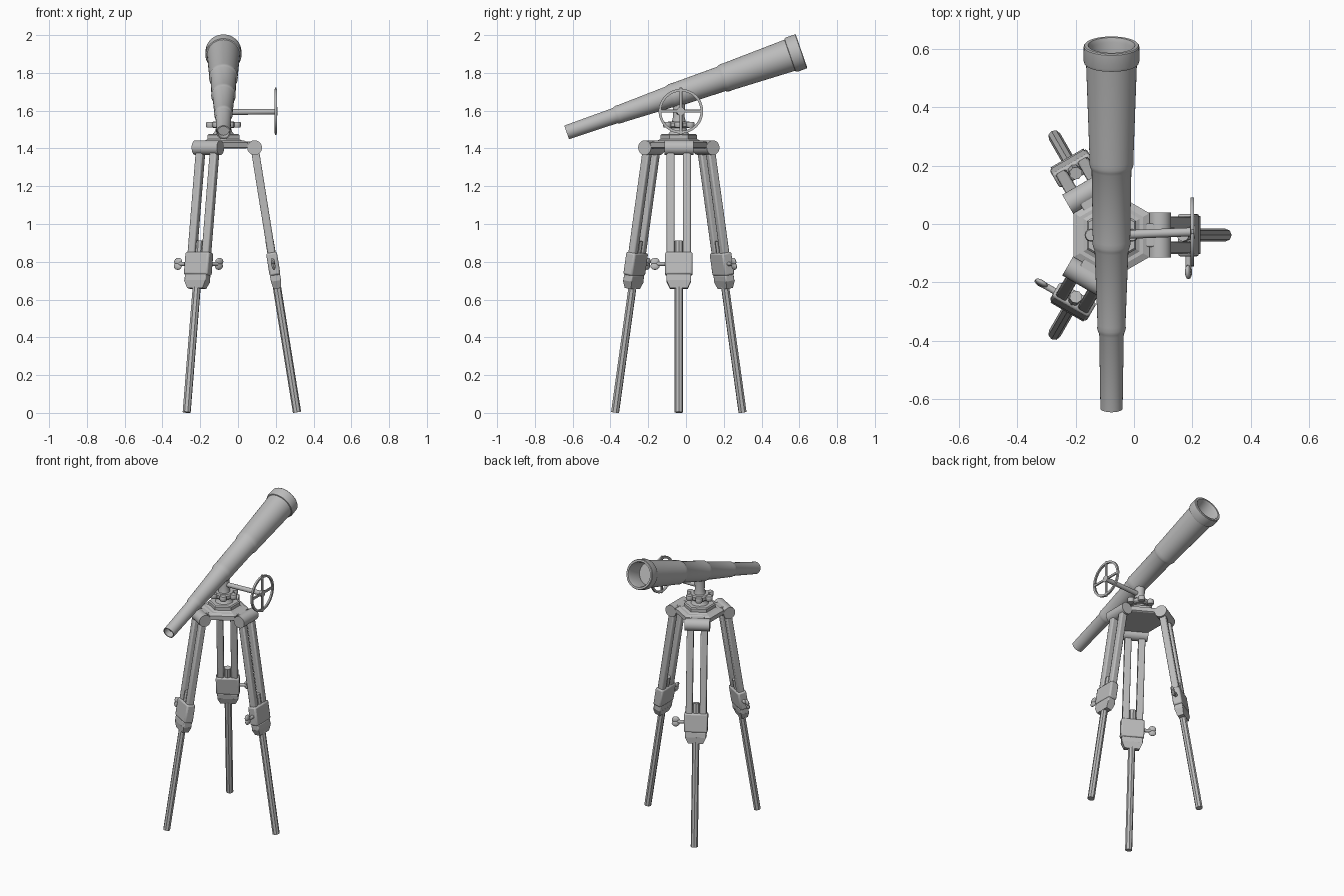
import bpy, bmesh, math
from mathutils import Matrix, Vector

cube = bpy.data.objects.get("Cube")
if cube:
    bpy.data.objects.remove(cube, do_unlink=True)

GREY = (0.5, 0.5, 0.5, 1)
metal = bpy.data.materials.new("plain grey")
metal.use_nodes = True
metal.diffuse_color = GREY
metal.node_tree.nodes["Principled BSDF"].inputs["Base Color"].default_value = GREY

CENTER = Vector((-0.077, -0.038, 0))
HUB = Matrix.Translation(CENTER)


def finish(name, bm, matrix, bevel=0, smooth=True):
    bmesh.ops.recalc_face_normals(bm, faces=bm.faces)
    mesh = bpy.data.meshes.new(name)
    bm.to_mesh(mesh)
    bm.free()
    mesh.materials.append(metal)
    ob = bpy.data.objects.new(name, mesh)
    bpy.context.collection.objects.link(ob)
    ob.matrix_world = matrix
    if bevel:
        mod = ob.modifiers.new("Bevel", "BEVEL")
        mod.width, mod.segments = bevel, 2
    if smooth:
        bpy.ops.object.select_all(action="DESELECT")
        ob.select_set(True)
        bpy.context.view_layer.objects.active = ob
        bpy.ops.object.shade_smooth_by_angle(angle=math.radians(35))
    return ob


def lathe(name, profile, matrix, sides=40, smooth=True, turn=0):
    """Revolve (radius, height) points about local z."""
    bm = bmesh.new()
    rings = []
    for r, z in profile:
        rings.append([bm.verts.new((r * math.cos(a), r * math.sin(a), z))
                      for a in (turn + math.tau * i / sides for i in range(sides))])
    for low, high in zip(rings, rings[1:]):
        for i in range(sides):
            j = (i + 1) % sides
            bm.faces.new((low[i], low[j], high[j], high[i]))
    bm.faces.new(rings[0])
    bm.faces.new(rings[-1])
    return finish(name, bm, matrix, smooth=smooth)


def block(name, size, at, matrix, bevel=0, taper=1):
    """Box with its lower end scaled by taper."""
    bm = bmesh.new()
    bmesh.ops.create_cube(bm, size=1)
    for v in bm.verts:
        k = taper if v.co.z < 0 else 1
        v.co = Vector((v.co.x * size[0] * k, v.co.y * size[1] * k, v.co.z * size[2])) + Vector(at)
    return finish(name, bm, matrix, bevel)


def rod(name, start, end, radius, matrix, sides=24):
    start, end = Vector(start), Vector(end)
    axis = end - start
    turn = axis.to_track_quat("Z", "Y").to_matrix().to_4x4()
    return lathe(name, [(radius, 0), (radius, axis.length)],
                 matrix @ Matrix.Translation(start) @ turn, sides)


# Telescope: nested tubes with rounded shoulders and recessed ends
tube = [(0.03, 0.04), (0.032, 0), (0.038, 0), (0.042, 0.27)]
for t, r, t_end, r_end in ((0.28, 0.049, 0.575, 0.058),
                           (0.585, 0.065, 0.865, 0.068),
                           (0.875, 0.076, 1.25, 0.087)):
    tube += [(r - 0.003, t), (r, t + 0.012), (r - 0.001, t + 0.028), (r_end, t_end)]
tube += [(0.093, 1.252), (0.096, 1.262), (0.095, 1.312), (0.092, 1.316),
         (0.08, 1.316), (0.074, 1.30), (0.072, 1.2)]
tilt = math.radians(19.07)
lathe("telescope_tube", tube, Matrix.Translation((CENTER.x, -0.632, 1.485))
      @ Matrix.Rotation(tilt - math.pi / 2, 4, "X"), 48)

# Head: six-sided plates, neck and lobed locking knob
flat = math.radians(30)
lathe("base_plate", [(0.14, 1.4), (0.15, 1.405), (0.15, 1.432), (0.125, 1.442)], HUB, 6, False, flat)
lathe("upper_plate", [(0.115, 1.44), (0.097, 1.45), (0.097, 1.47), (0.09, 1.477)], HUB, 6, False, flat)
lathe("neck", [(0.06, 1.47), (0.045, 1.49), (0.04, 1.51), (0.035, 1.55),
               (0.03, 1.57), (0.034, 1.66)], HUB)
lathe("locking_knob", [(0.055, 1.508), (0.062, 1.515), (0.062, 1.535), (0.055, 1.543)], HUB)
for i in range(6):
    a = math.tau * i / 6
    lathe("knob_lobe", [(0.019, 1.51), (0.022, 1.516), (0.022, 1.536), (0.019, 1.541)],
          HUB @ Matrix.Translation((0.07 * math.cos(a), 0.07 * math.sin(a), 0)), 16)

# Hand wheel on its side shaft
wheel = Matrix.Translation((0.2, -0.027, 1.597)) @ Matrix.Rotation(math.pi / 2, 4, "Y")
rod("wheel_shaft", (CENTER.x, CENTER.y, 1.592), (0.203, -0.027, 1.595), 0.015, Matrix())
rim = lathe("wheel_rim", [(0.104, -0.006), (0.118, -0.006), (0.118, 0.006), (0.104, 0.006),
                          (0.104, -0.006)], wheel, 48)
bm = bmesh.new()
bm.from_mesh(rim.data)
bmesh.ops.delete(bm, geom=[f for f in bm.faces if len(f.verts) > 4], context="FACES_ONLY")
bmesh.ops.remove_doubles(bm, verts=bm.verts, dist=1e-5)
bmesh.ops.recalc_face_normals(bm, faces=bm.faces)
bm.to_mesh(rim.data)
bm.free()
block("wheel_spoke", (0.25, 0.016, 0.01), (0, 0, 0), wheel, 0.003)
block("wheel_spoke", (0.016, 0.22, 0.01), (0, 0, 0), wheel, 0.003)
lathe("wheel_hub", [(0.022, -0.008), (0.022, 0.008)], wheel, 24)

# Three legs; local z runs up the slanted leg from the hinge
TOP, SPREAD = 1.404, 0.225
lean = math.atan2(SPREAD, TOP)
LENGTH = math.hypot(SPREAD, TOP) - 0.003
for k in range(3):
    arm = HUB @ Matrix.Rotation(math.tau * k / 3, 4, "Z")
    leg = arm @ Matrix.Translation((0.165, 0, TOP)) @ Matrix.Rotation(-lean, 4, "Y")
    block("hinge_arm", (0.075, 0.08, 0.034), (0.135, 0, 1.42), arm, 0.004)
    rod("hinge_barrel", (0, -0.077, 0), (0, 0.077, 0), 0.039, leg, 32)
    for side in (-1, 1):
        block("upper_rail", (0.042, 0.042, 0.68), (0, side * 0.043, -0.34), leg, 0.008)
    block("leg_clamp", (0.058, 0.146, 0.122), (0, 0, -0.623), leg, 0.01)
    block("clamp_collar", (0.054, 0.13, 0.04), (0, 0, -0.70), leg, 0.006)
    block("clamp_taper", (0.054, 0.13, 0.04), (0, 0, -0.735), leg, 0, 0.72)
    rod("lower_leg", (0, 0, -LENGTH), (0, 0, -0.5), 0.022, leg, 8)
    rod("clamp_screw", (0, 0, -0.623), (0, -0.115, -0.623), 0.011, leg, 16)

    # Wing nut of two flattened lobes
    for side in (-1, 1):
        bm = bmesh.new()
        bmesh.ops.create_uvsphere(bm, u_segments=16, v_segments=10, radius=1)
        bmesh.ops.scale(bm, vec=(0.01, 0.024, 0.02), verts=bm.verts)
        bmesh.ops.translate(bm, vec=(0, -0.126, -0.623 + side * 0.012), verts=bm.verts)
        finish("wing_nut", bm, leg)
